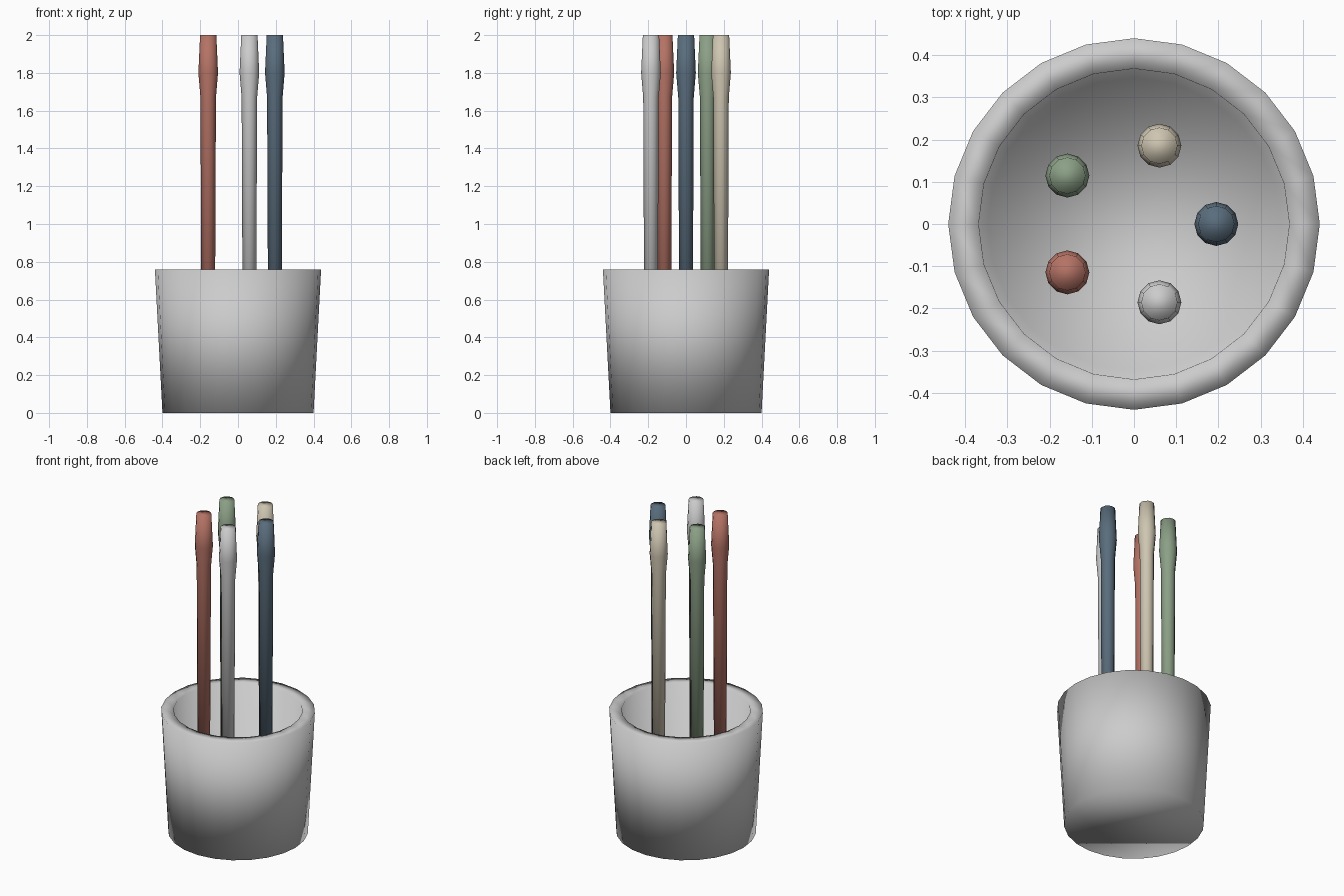
import bpy, bmesh
from math import cos, sin, tau

if "Cube" in bpy.data.objects:
    bpy.data.objects.remove(bpy.data.objects["Cube"])


def lathe(name, profile, sides, location=(0, 0, 0), color=None):
    """Revolve (radius, z) points around z and cap both ends."""
    bm = bmesh.new()
    rings = [[bm.verts.new((r * cos(tau * i / sides), r * sin(tau * i / sides), z))
              for i in range(sides)] for r, z in profile]
    for a, b in zip(rings, rings[1:]):
        for i in range(sides):
            j = (i + 1) % sides
            bm.faces.new((a[i], a[j], b[j], b[i]))
    bm.faces.new(rings[0][::-1])
    bm.faces.new(rings[-1])
    for f in bm.faces:
        f.smooth = True
    bmesh.ops.recalc_face_normals(bm, faces=bm.faces)
    mesh = bpy.data.meshes.new(name)
    bm.to_mesh(mesh)
    bm.free()
    obj = bpy.data.objects.new(name, mesh)
    obj.location = location
    bpy.context.collection.objects.link(obj)
    if color:
        mat = bpy.data.materials.new(name + "_paint")
        mat.diffuse_color = (*color, 1)
        mat.use_nodes = True
        mat.node_tree.nodes["Principled BSDF"].inputs["Base Color"].default_value = mat.diffuse_color
        mesh.materials.append(mat)
    return obj


# Tapered hollow cup: outer wall, rim, inner wall, inside floor
lathe("cup", [(0.40, 0), (0.44, 0.76), (0.368, 0.76), (0.346, 0.07)], 24)

# Five upright handles in a ring, each with a swollen end
handle_profile = [(0.034, 0.07), (0.041, 1.67), (0.052, 1.80), (0.043, 2.0)]
colors = {
    "blue": (0.10, 0.15, 0.20),
    "cream": (0.62, 0.56, 0.44),
    "green": (0.26, 0.35, 0.24),
    "red": (0.46, 0.17, 0.13),
    "white": (0.72, 0.72, 0.71),
}
for k, (label, color) in enumerate(colors.items()):
    a = tau * k / 5
    lathe("handle_" + label, handle_profile, 12,
          (0.195 * cos(a), 0.195 * sin(a), 0), color)
